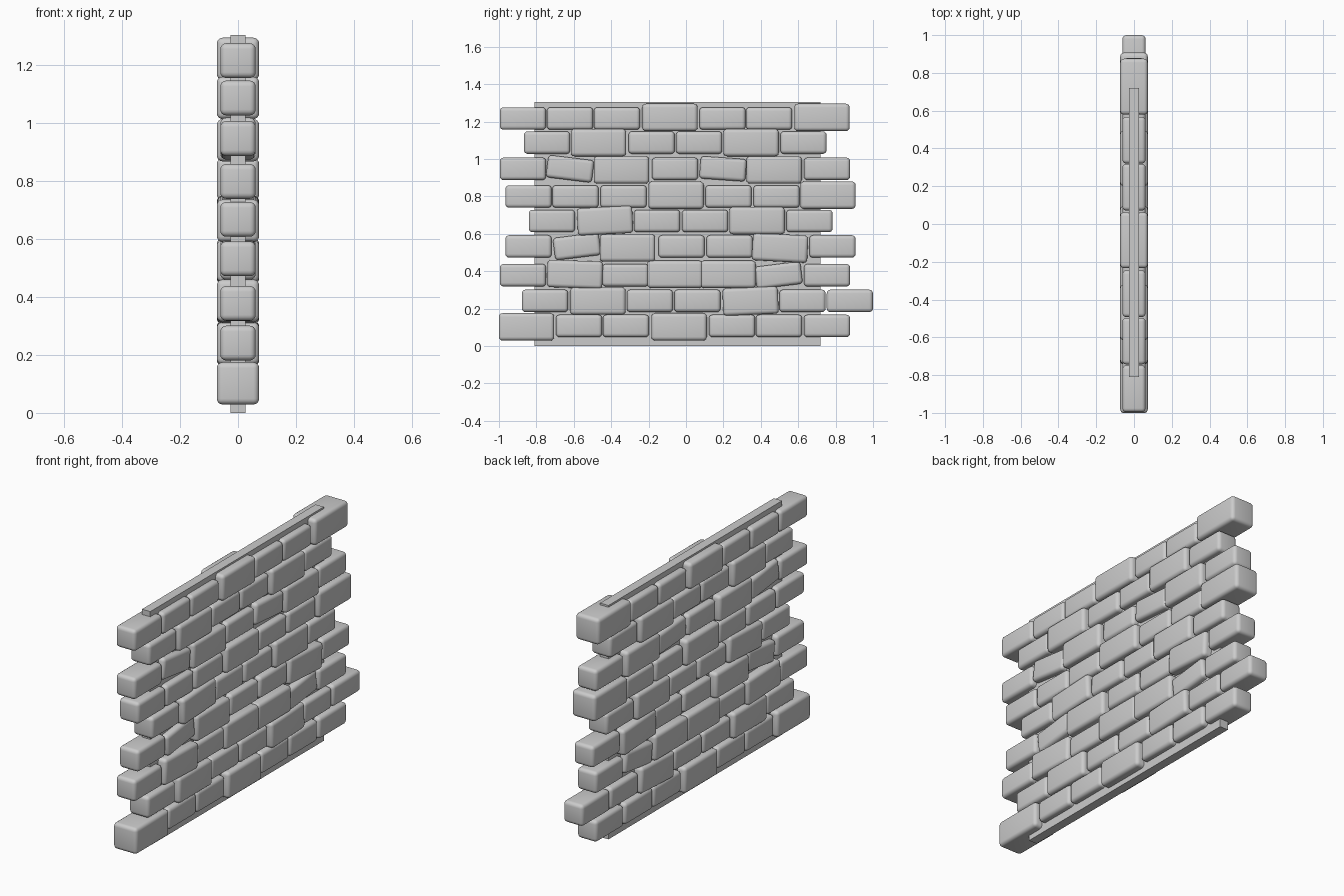
import bpy, bmesh, math

if "Cube" in bpy.data.objects:
    bpy.data.objects.remove(bpy.data.objects["Cube"])

# Brick sizes: depth, length, height
SIZES = {'S': (0.122, 0.247, 0.120), 'L': (0.146, 0.296, 0.146)}


def box_mesh(name, size, bevel=0.0):
    me = bpy.data.meshes.new(name)
    bm = bmesh.new()
    bmesh.ops.create_cube(bm, size=1)
    bmesh.ops.scale(bm, vec=size, verts=bm.verts)
    if bevel:
        bmesh.ops.bevel(bm, geom=bm.edges[:], offset=bevel, segments=4,
                        profile=0.5, affect='EDGES')
        for f in bm.faces:
            f.smooth = True
    bm.to_mesh(me)
    bm.free()
    return me


def place(name, me, loc, tilt=0.0):
    ob = bpy.data.objects.new(name, me)
    bpy.context.collection.objects.link(ob)
    ob.location = loc
    ob.rotation_euler.x = math.radians(tilt)


# Mortar core
place("mortar_core", box_mesh("mortar_core", (0.051, 1.53, 1.305)), (0, -0.045, 0.6525))

# Courses, bottom to top: kinds, small brick z, large brick z, y centres, tilts by index
COURSES = [
    ("LSSLSSS", .107, .102, (-.853, -.572, -.321, -.037, .246, .497, .754), {}),
    ("SLSSLSS", .241, .240, (-.754, -.471, -.193, .061, .345, .623, .876), {4: 2.5}),
    ("SLSLLSS", .378, .383, (-.872, -.594, -.324, -.059, .225, .495, .754), {1: -2, 5: 7}),
    ("SSLSSLS", .532, .524, (-.842, -.583, -.313, -.024, .233, .503, .783), {1: 7, 5: -3}),
    ("SLSSLS", .668, .670, (-.717, -.433, -.155, .102, .380, .660), {1: 3}),
    ("SSSLSSL", .799, .806, (-.842, -.591, -.334, -.053, .227, .484, .759), {}),
    ("SSLSSLS", .947, .941, (-.872, -.620, -.345, -.059, .198, .471, .754), {1: -7, 4: -4}),
    ("SLSSLS", 1.087, 1.087, (-.743, -.468, -.184, .070, .348, .628), {}),
    ("SSSLSSL", 1.216, 1.222, (-.872, -.620, -.369, -.086, .195, .444, .727), {}),
]

# Rounded bricks
bricks = {k: box_mesh("brick_" + k, s, 0.02) for k, s in SIZES.items()}
for r, (kinds, zs, zl, ys, tilts) in enumerate(COURSES):
    for i, (k, y) in enumerate(zip(kinds, ys)):
        label = "large" if k == 'L' else "small"
        place(f"{label}_brick_{r + 1}_{i + 1}", bricks[k],
              (0, y, zl if k == 'L' else zs), tilts.get(i, 0))
